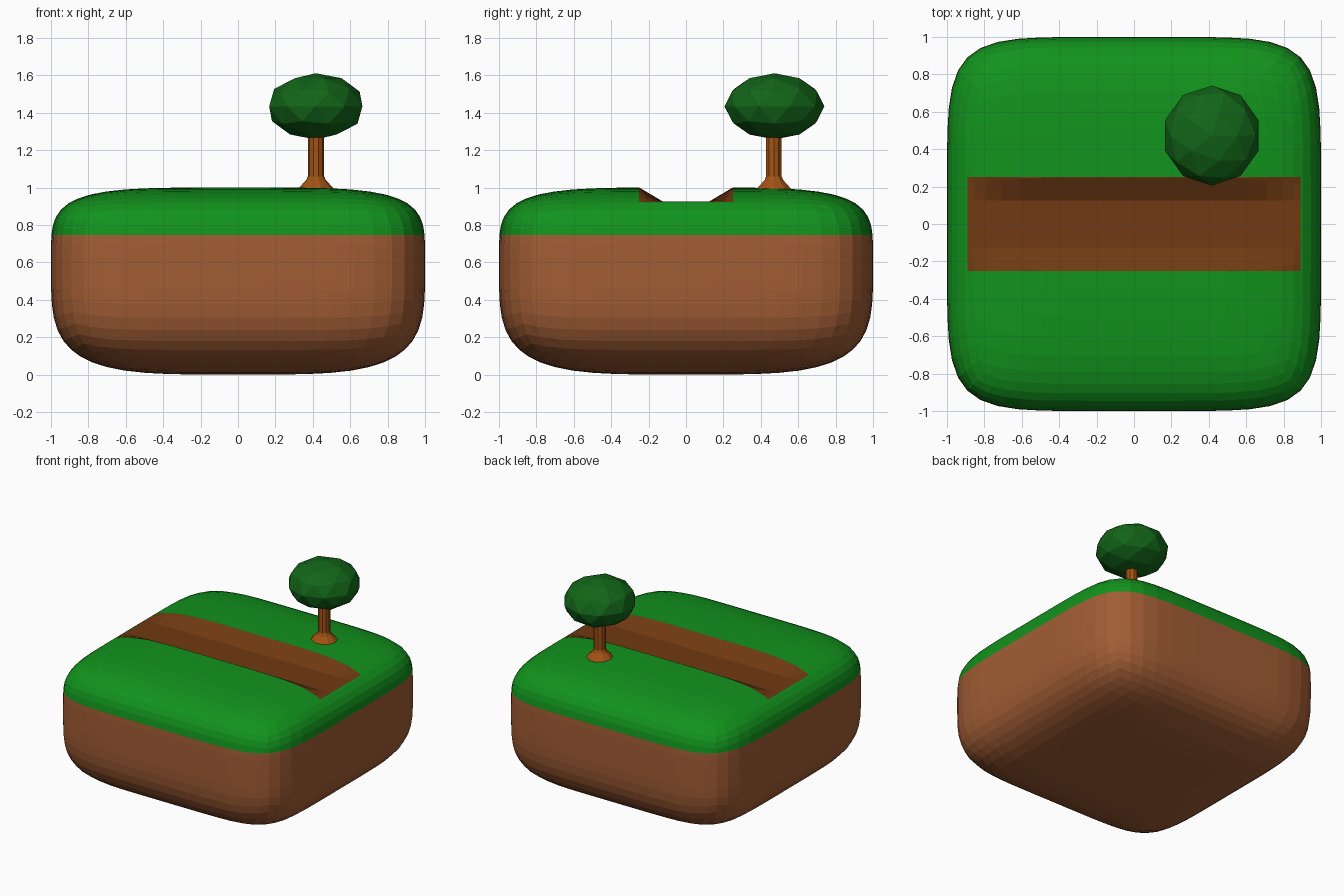
import bpy, bmesh, math
from mathutils import Vector, Matrix

if "Cube" in bpy.data.objects:
    bpy.data.objects.remove(bpy.data.objects["Cube"])


def material(name, rgb):
    m = bpy.data.materials.new(name)
    m.diffuse_color = (*rgb, 1)
    m.use_nodes = True
    m.node_tree.nodes["Principled BSDF"].inputs["Base Color"].default_value = m.diffuse_color
    return m


def finish(bm, name, mats):
    bmesh.ops.recalc_face_normals(bm, faces=bm.faces)
    me = bpy.data.meshes.new(name)
    bm.to_mesh(me)
    bm.free()
    for m in mats:
        me.materials.append(m)
    ob = bpy.data.objects.new(name, me)
    bpy.context.collection.objects.link(ob)
    return ob


dirt = material("dirt", (0.36, 0.11, 0.035))
grass = material("grass", (0.006, 0.29, 0.012))
path = material("path", (0.16, 0.042, 0.006))
bark = material("bark", (0.36, 0.085, 0.007))
leaf = material("leaf", (0.006, 0.13, 0.009))

# Rounded block of ground: cube grid pushed onto a squarish superellipsoid
bm = bmesh.new()
bmesh.ops.create_cube(bm, size=2)
bmesh.ops.subdivide_edges(bm, edges=bm.edges[:], cuts=15, use_grid_fill=True)
for v in bm.verts:
    x, y, z = v.co
    rho = (abs(x) ** 6 + abs(y) ** 6) ** (1 / 6)
    n, h = (4.4, 0.4) if z > 0 else (4.0, 0.6)
    k = (rho ** n + abs(z) ** n) ** (-1 / n)
    v.co = (x * k, y * k, 0.6 + z * k * h)

# Cut lines for the grass edge and the sunken path
cuts = [((0, 0, 0.745), (0, 0, 1))]
cuts += [((0, y, 0), (0, 1, 0)) for y in (-0.25, -0.125, 0.125, 0.25)]
cuts += [((x, 0, 0), (1, 0, 0)) for x in (-0.89, 0.89)]
for co, no in cuts:
    bmesh.ops.bisect_plane(bm, geom=bm.verts[:] + bm.edges[:] + bm.faces[:],
                           plane_co=co, plane_no=no, dist=1e-5)

# Lower the path floor, then colour by position
for v in bm.verts:
    if abs(v.co.y) < 0.24 and v.co.z > 0.926:
        t = min(1, (0.25 - abs(v.co.y)) / 0.125)
        v.co.z += (0.926 - v.co.z) * t
for f in bm.faces:
    c = f.calc_center_median()
    on_path = abs(c.x) < 0.89 and abs(c.y) < 0.25 and c.z > 0.8
    f.material_index = 2 if on_path else (1 if c.z > 0.745 else 0)
finish(bm, "ground_block", [dirt, grass, path])

# Tree trunk: ten-sided, flared at the foot
bm = bmesh.new()
rings = []
for r, z in ((0.1, 0.975), (0.095, 0.995), (0.052, 1.04), (0.044, 1.06), (0.044, 1.32)):
    rings.append([bm.verts.new((0.417 + r * math.cos(a * math.tau / 10),
                                0.47 + r * math.sin(a * math.tau / 10), z))
                  for a in range(10)])
for lo, hi in zip(rings, rings[1:]):
    for i in range(10):
        j = (i + 1) % 10
        bm.faces.new((lo[i], lo[j], hi[j], hi[i]))
bm.faces.new(rings[0])
bm.faces.new(rings[-1])
finish(bm, "tree_trunk", [bark])

# Low-poly crown
bm = bmesh.new()
bmesh.ops.create_icosphere(bm, subdivisions=2, radius=1)
bmesh.ops.transform(bm, verts=bm.verts[:],
                    matrix=Matrix.Translation(Vector((0.416, 0.473, 1.434)))
                    @ Matrix.Diagonal((0.262, 0.267, 0.177, 1)))
finish(bm, "tree_crown", [leaf])
